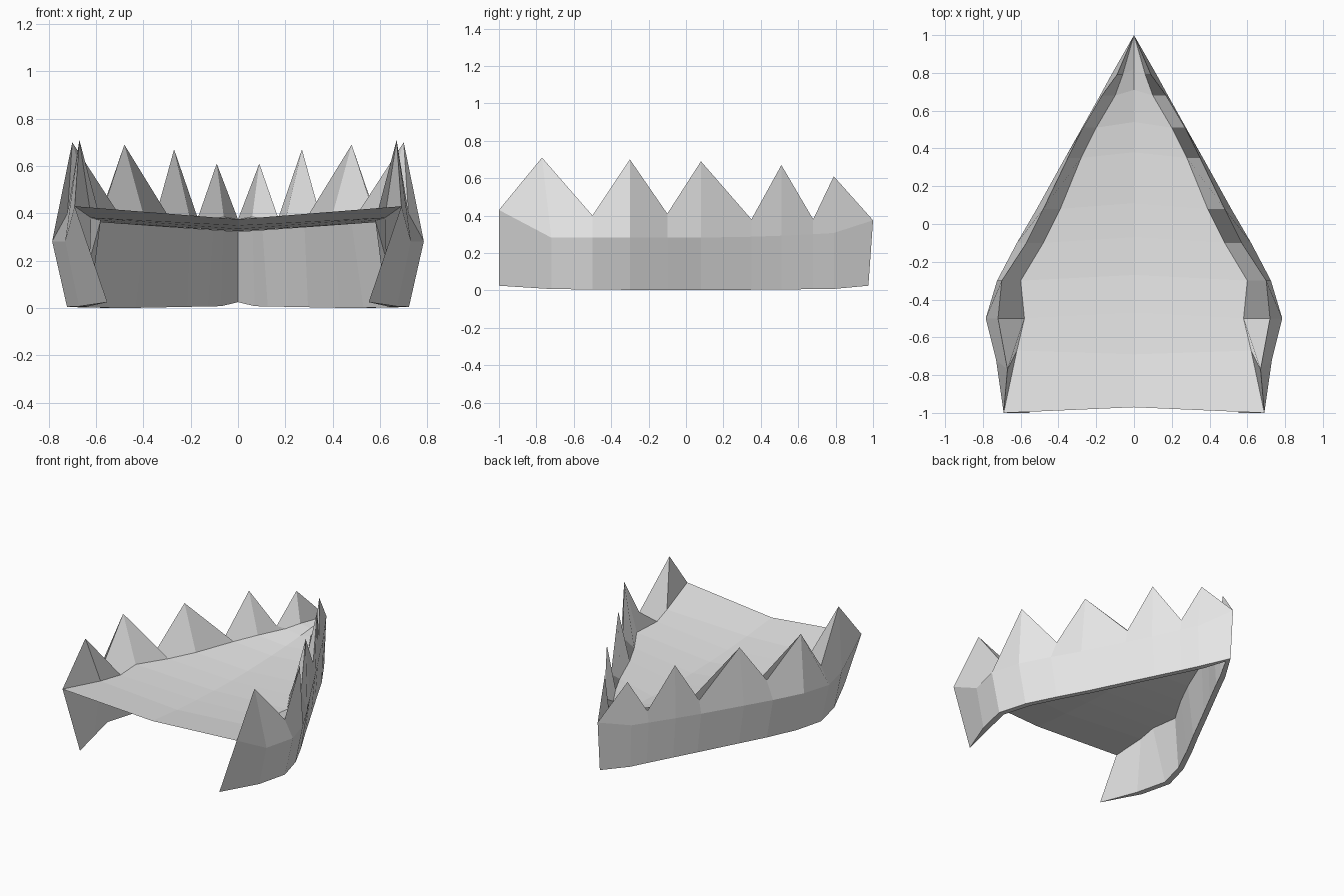
import bpy
import bmesh

cube = bpy.data.objects.get("Cube")
if cube:
    bpy.data.objects.remove(cube, do_unlink=True)

grey = bpy.data.materials.new("plain_grey")
grey.use_nodes = True
colour = (0.8, 0.8, 0.8, 1)
grey.diffuse_color = colour
grey.node_tree.nodes["Principled BSDF"].inputs["Base Color"].default_value = colour

# Stations along one side: y, crest x, crest z, widest x, floor edge x
# Crests alternate between gaps and tooth tips
stations = [
    (-1.0, .69, .43, .69, .69),
    (-.72, .67, .71, .73, .62),
    (-.50, .72, .40, .785, .58),
    (-.30, .70, .70, .725, .60),
    (-.10, .57, .41, .62, .48),
    (.08, .48, .69, .515, .39),
    (.35, .35, .38, .365, .28),
    (.51, .27, .67, .275, .20),
    (.68, .17, .38, .18, .10),
    (.79, .09, .61, .12, .06),
    (1.0, 0, .375, 0, 0),
]

# Rows of points running from the open front to the pointed back
inner_rim, outer_rim, belly, crest, floor_edge, centre = [], [], [], [], [], []
last = len(stations) - 1
for i, (y, crest_x, crest_z, belly_x, floor_x) in enumerate(stations):
    end = i in (0, last)
    rim_x = belly_x * (.8 if i == 0 else .92)
    rim_y = y - (.025 if i == last else 0)
    rim_z = .025 if end else .01 * abs(y)
    thickness = 0 if end else min(.04, rim_x / 2)
    outer_rim.append((rim_x, rim_y, rim_z))
    inner_rim.append((rim_x - thickness, rim_y - (.05 if i == last else 0), rim_z))
    crest.append((crest_x, y - (.05 if i == 1 else 0), crest_z))
    if end:
        belly.append(crest[i])
        floor_edge.append(crest[i])
    else:
        belly.append((belly_x, y, .282 + .04 * max(y, 0) ** 2))
        floor_edge.append((floor_x, y + (.05 if i == 1 else 0), .36 + .04 * y * y))
    centre.append((0, y + .03 * (i < last), .32 + .055 * y * y))


def skin(name, lower, upper):
    """Join two rows of points with flat faces and mirror them across x."""
    bm = bmesh.new()
    a = [bm.verts.new(p) for p in lower]
    b = [bm.verts.new(p) for p in upper]
    for i in range(last):
        bm.faces.new((a[i], a[i + 1], b[i + 1], b[i]))
    bmesh.ops.remove_doubles(bm, verts=bm.verts, dist=.0005)
    mesh = bpy.data.meshes.new(name)
    bm.to_mesh(mesh)
    bm.free()
    mesh.materials.append(grey)
    part = bpy.data.objects.new(name, mesh)
    bpy.context.collection.objects.link(part)
    mirror = part.modifiers.new("mirror", 'MIRROR')
    mirror.use_clip = True
    return part


# Outer shell, teeth, inside wall and sagging floor
skin("bottom_rim", inner_rim, outer_rim)
skin("outer_wall", outer_rim, belly)
skin("teeth_outside", belly, crest)
skin("teeth_inside", crest, floor_edge)
skin("inner_wall", floor_edge, inner_rim)
skin("mouth_floor", floor_edge, centre)
